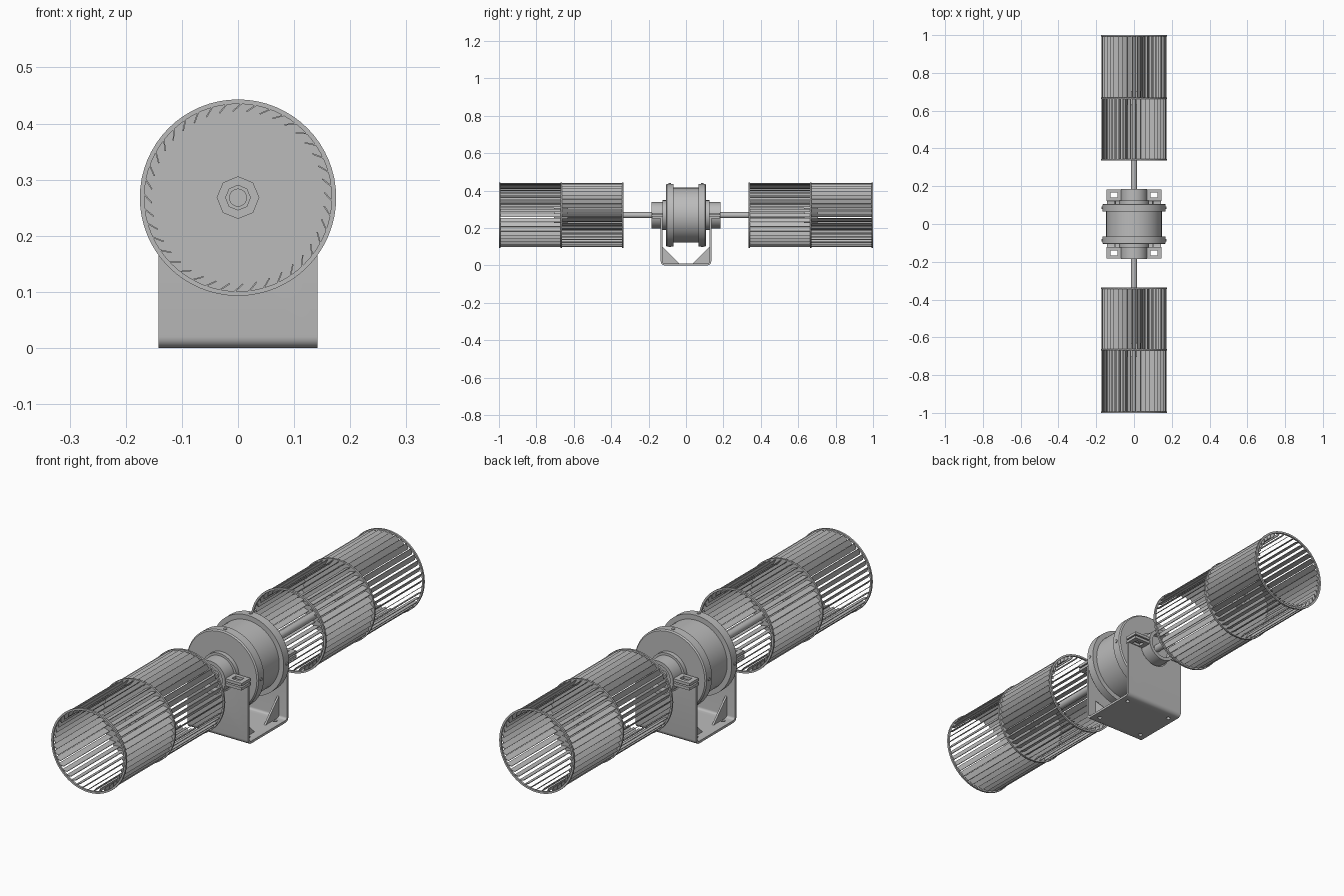
import bpy, bmesh, math
from mathutils import Matrix, Vector

if "Cube" in bpy.data.objects:
    bpy.data.objects.remove(bpy.data.objects["Cube"])

AXIS_Z = 0.268
grey = bpy.data.materials.new("steel_grey")
grey.diffuse_color = (0.5, 0.5, 0.5, 1)
grey.use_nodes = True
grey.node_tree.nodes["Principled BSDF"].inputs["Base Color"].default_value = grey.diffuse_color


def finish(name, bm, smooth=True, turn=0.0):
    """Turn a bmesh into a named grey object, spun about the vertical axis."""
    bmesh.ops.remove_doubles(bm, verts=bm.verts, dist=1e-5)
    bmesh.ops.recalc_face_normals(bm, faces=bm.faces)
    bm.transform(Matrix.Rotation(turn, 4, 'Z'))
    me = bpy.data.meshes.new(name)
    bm.to_mesh(me)
    bm.free()
    ob = bpy.data.objects.new(name, me)
    bpy.context.collection.objects.link(ob)
    me.materials.append(grey)
    if smooth:
        bpy.ops.object.select_all(action='DESELECT')
        ob.select_set(True)
        bpy.context.view_layer.objects.active = ob
        bpy.ops.object.shade_smooth_by_angle(angle=math.radians(30))
    return ob


def lathe(name, profile, sides=48, turn=0.0, closed=False):
    """Spin (radius, y) points about the shaft axis."""
    bm = bmesh.new()
    vs = [bm.verts.new((r, y, 0)) for r, y in profile]
    es = [bm.edges.new(p) for p in zip(vs, vs[1:])]
    if closed:
        es.append(bm.edges.new((vs[-1], vs[0])))
    bmesh.ops.spin(bm, geom=vs + es, cent=(0, 0, 0), axis=(0, 1, 0),
                   angle=2 * math.pi, steps=sides)
    bmesh.ops.remove_doubles(bm, verts=bm.verts, dist=1e-5)
    bm.transform(Matrix.Translation((0, 0, AXIS_Z)))
    return finish(name, bm, sides > 8, turn)


def add_box(bm, centre, size, rot=Matrix()):
    m = Matrix.Translation(centre) @ rot @ Matrix.Diagonal((*size, 1))
    bmesh.ops.create_cube(bm, size=1, matrix=m)


def add_rod(bm, centre, direction, radius, length, sides=12):
    q = Vector(direction).to_track_quat('Z', 'Y').to_matrix().to_4x4()
    bmesh.ops.create_cone(bm, cap_ends=True, segments=sides, radius1=radius, radius2=radius,
                          depth=length, matrix=Matrix.Translation(centre) @ q)


def prism(bm, points, offset):
    f = bm.faces.new([bm.verts.new(p) for p in points])
    ext = bmesh.ops.extrude_face_region(bm, geom=[f])
    bmesh.ops.translate(bm, vec=offset,
                        verts=[v for v in ext["geom"] if isinstance(v, bmesh.types.BMVert)])


def cut(ob, cutter):
    """Subtract the cutter and discard it."""
    cutter.hide_render = True
    mod = ob.modifiers.new("cut", 'BOOLEAN')
    mod.operation, mod.object, mod.solver = 'DIFFERENCE', cutter, 'EXACT'
    bpy.ops.object.select_all(action='DESELECT')
    ob.select_set(True)
    bpy.context.view_layer.objects.active = ob
    bpy.ops.object.modifier_apply(modifier=mod.name)
    bpy.data.objects.remove(cutter)


# Motor: drum with two wide end caps and bearing bosses
half = [(0, 0.125), (0.08, 0.125), (0.08, 0.107), (0.163, 0.107), (0.168, 0.102),
        (0.168, 0.066), (0.147, 0.066)]
lathe("motor_body", half + [(r, -y) for r, y in reversed(half)], 64)

# Radial screws around the end caps
bm = bmesh.new()
for y in (-0.086, 0.086):
    for k in range(4):
        d = Vector((math.cos(k * math.pi / 2), 0, math.sin(k * math.pi / 2)))
        add_rod(bm, d * 0.167 + Vector((0, y, AXIS_Z)), d, 0.007, 0.008)
finish("cap_screws", bm)

# Bracket: folded U-shaped sheet with rounded lower corners
T, Y, R, TOP = 0.01, 0.135, 0.02, 0.262
outer, inner = [(-Y, TOP)], [(-Y + T, TOP)]
for cy, start in ((-Y + R, math.pi), (Y - R, 1.5 * math.pi)):
    for k in range(6):
        a = start + k * math.pi / 10
        c, s = math.cos(a), math.sin(a)
        outer.append((cy + R * c, R + R * s))
        inner.append((cy + (R - T) * c, R + (R - T) * s))
outer.append((Y, TOP))
inner.append((Y - T, TOP))
bm = bmesh.new()
prism(bm, [(-0.142, y, z) for y, z in outer + inner[::-1]], (0.284, 0, 0))
bracket = finish("bracket", bm)
bm = bmesh.new()
add_rod(bm, (0, 0, AXIS_Z), (0, 1, 0), 0.075, 0.5, 48)
for x in (-0.11, 0.11):
    for y in (-0.09, 0.09):
        add_rod(bm, (x, y, 0.005), (0, 0, 1), 0.009, 0.04)
cut(bracket, finish("bracket_cutter", bm, False))

# Triangular stiffeners in the bracket corners
bm = bmesh.new()
for s in (-1, 1):
    for x in (-0.1, 0.1):
        prism(bm, [(x - 0.004, s * y, z) for y, z in ((0.127, 0.008), (0.035, 0.008), (0.127, 0.1))],
              (0.008, 0, 0))
finish("bracket_gussets", bm, False)

# Everything below repeats on both ends, turned half a revolution
for end, turn in (("back", 0.0), ("front", math.pi)):
    # Bearing clamp ring with recessed face
    lathe(end + "_clamp", [(0.07, 0.12), (0.07, 0.185), (0.055, 0.185), (0.055, 0.15), (0.0, 0.15)],
          48, turn)

    # Clamp ears: two stacked plates per side with a square opening
    bm = bmesh.new()
    for s in (-1, 1):
        for z in (0.257, 0.275):
            for dx in (-0.029, 0.029):
                add_box(bm, (s * 0.106 + dx, 0.153, z), (0.02, 0.06, 0.012))
            for dy in (-0.022, 0.022):
                add_box(bm, (s * 0.106, 0.153 + dy, z), (0.038, 0.016, 0.012))
    finish(end + "_clamp_ears", bm, False, turn)

    # Drive shaft
    lathe(end + "_shaft", [(0, 0.12), (0.016, 0.12), (0.016, 0.70), (0, 0.70)], 24, turn)

    # Fan wheel: carrier disc, eight-sided hub, end rings
    lathe(end + "_fan_disc", [(0, 0.663), (0.175, 0.663), (0.175, 0.671), (0, 0.671)], 64, turn)
    lathe(end + "_fan_hub", [(0.022, 0.63), (0.038, 0.63), (0.038, 0.705), (0.022, 0.705)],
          8, turn, True)
    for part, y in (("inner", 0.335), ("outer", 0.992)):
        lathe(f"{end}_{part}_ring", [(0.167, y), (0.175, y), (0.175, y + 0.008), (0.167, y + 0.008)],
              64, turn, True)

    # Slanted blades, leaning opposite ways in the two fan sections
    for part, y0, y1, lean in (("inner", 0.337, 0.665, 1), ("outer", 0.669, 0.998, -1)):
        bm = bmesh.new()
        for k in range(40):
            a = 2 * math.pi * k / 40
            pos = (0.162 * math.cos(a), (y0 + y1) / 2, AXIS_Z + 0.162 * math.sin(a))
            rot = Matrix.Rotation(-a + lean * math.radians(48), 4, 'Y')
            add_box(bm, pos, (0.025, y1 - y0, 0.0025), rot)
        finish(f"{end}_{part}_blades", bm, False, turn)
